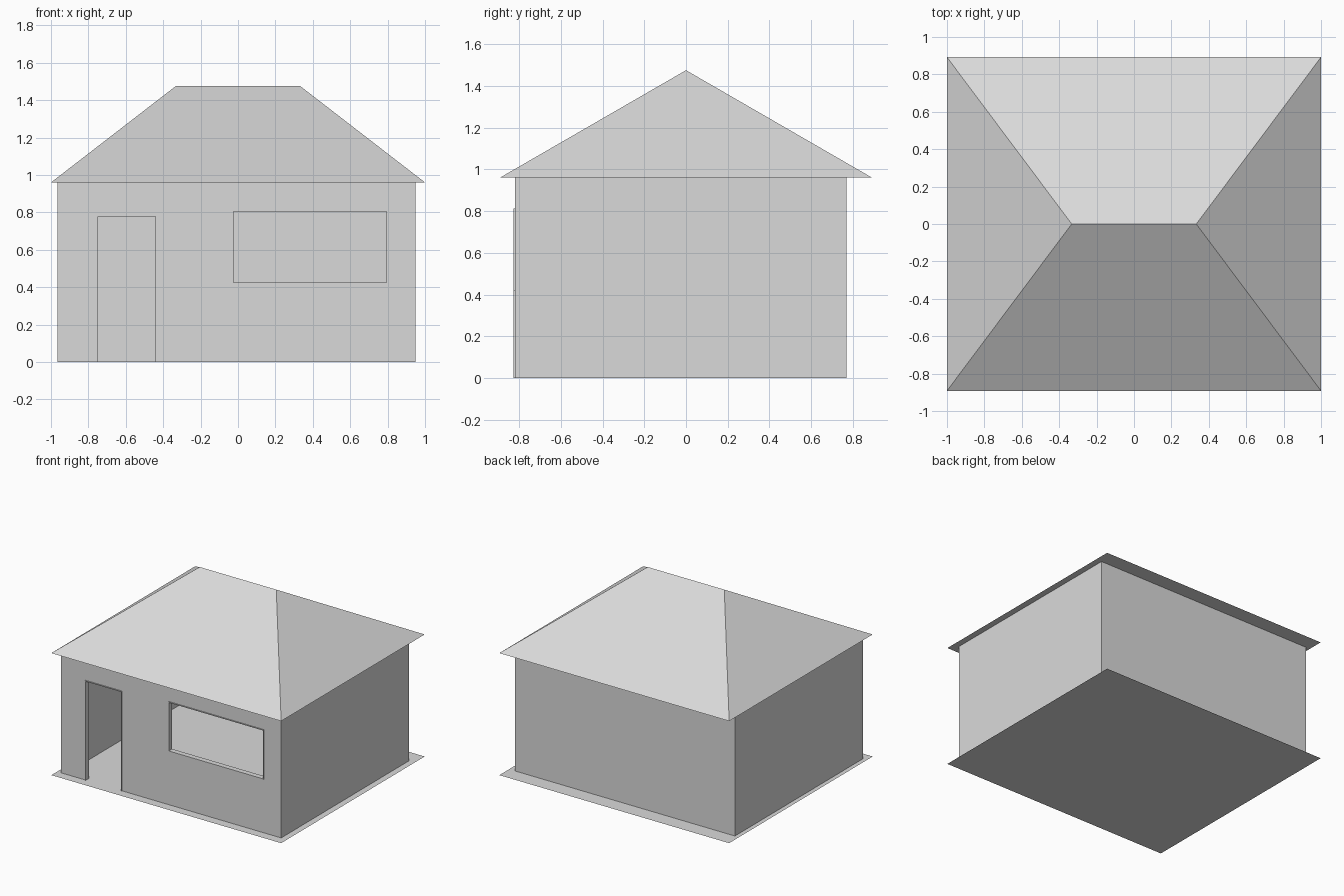
import bpy
import bmesh

if "Cube" in bpy.data.objects:
    bpy.data.objects.remove(bpy.data.objects["Cube"], do_unlink=True)

# Single plain material
grey = bpy.data.materials.new("light_grey")
grey.use_nodes = True
COLOUR = (0.7, 0.7, 0.7, 1)
grey.diffuse_color = COLOUR
grey.node_tree.nodes["Principled BSDF"].inputs["Base Color"].default_value = COLOUR


def finish(name, bm):
    bmesh.ops.recalc_face_normals(bm, faces=bm.faces)
    mesh = bpy.data.meshes.new(name)
    bm.to_mesh(mesh)
    bm.free()
    mesh.materials.append(grey)
    obj = bpy.data.objects.new(name, mesh)
    bpy.context.collection.objects.link(obj)
    return obj


def box(name, low, high):
    bm = bmesh.new()
    bmesh.ops.create_cube(bm, size=1)
    for v in bm.verts:
        v.co = [high[i] if v.co[i] > 0 else low[i] for i in range(3)]
    return finish(name, bm)


def cut(target, cutter):
    mod = target.modifiers.new("cut", "BOOLEAN")
    mod.operation = "DIFFERENCE"
    mod.solver = "EXACT"
    mod.object = cutter
    bpy.context.view_layer.objects.active = target
    bpy.ops.object.modifier_apply(modifier=mod.name)
    bpy.data.objects.remove(cutter, do_unlink=True)


def frame(name, x0, x1, z0, z1, sill):
    # Slim trim lining an opening, standing just proud of the wall
    t, y0, y1 = 0.006, FRONT - 0.006, FRONT + WALL
    box(name + "_left_jamb", (x0, y0, z0), (x0 + t, y1, z1))
    box(name + "_right_jamb", (x1 - t, y0, z0), (x1, y1, z1))
    box(name + "_head", (x0 + t, y0, z1 - t), (x1 - t, y1, z1))
    if sill:
        box(name + "_sill", (x0 + t, y0, z0), (x1 - t, y1, z0 + t))


LEFT, RIGHT, FRONT, BACK = -0.965, 0.95, -0.82, 0.77
WALL, EAVE, RIDGE = 0.036, 0.96, 1.475
HALF_X, HALF_Y, RIDGE_X = 1.0, 0.892, 0.333
DOOR = (-0.755, -0.435, 0, 0.785)
WINDOW = (-0.03, 0.8, 0.42, 0.812)

# Hollow walls with a doorway and a wide window opening
walls = box("walls", (LEFT, FRONT, 0), (RIGHT, BACK, EAVE))
cut(walls, box("room_cutter", (LEFT + WALL, FRONT + WALL, -0.1),
               (RIGHT - WALL, BACK - WALL, EAVE + 0.1)))
for x0, x1, z0, z1 in (DOOR, WINDOW):
    cut(walls, box("opening_cutter", (x0, FRONT - 0.1, z0 if z0 else -0.1),
                   (x1, FRONT + 0.1, z1)))

frame("door_frame", *DOOR, sill=False)
frame("window_frame", *WINDOW, sill=True)

# Flat floor slab
bm = bmesh.new()
bmesh.ops.create_grid(bm, x_segments=1, y_segments=1, size=1)
for v in bm.verts:
    v.co.x *= HALF_X
    v.co.y *= HALF_Y
finish("floor", bm)

# Hipped roof with a closed underside
bm = bmesh.new()
a, b, c, d = [bm.verts.new((sx * HALF_X, sy * HALF_Y, EAVE))
              for sx, sy in ((-1, -1), (1, -1), (1, 1), (-1, 1))]
e, f = [bm.verts.new((s * RIDGE_X, 0, RIDGE)) for s in (-1, 1)]
for loop in ((a, b, f, e), (b, c, f), (c, d, e, f), (d, a, e), (d, c, b, a)):
    bm.faces.new(loop)
finish("roof", bm)
